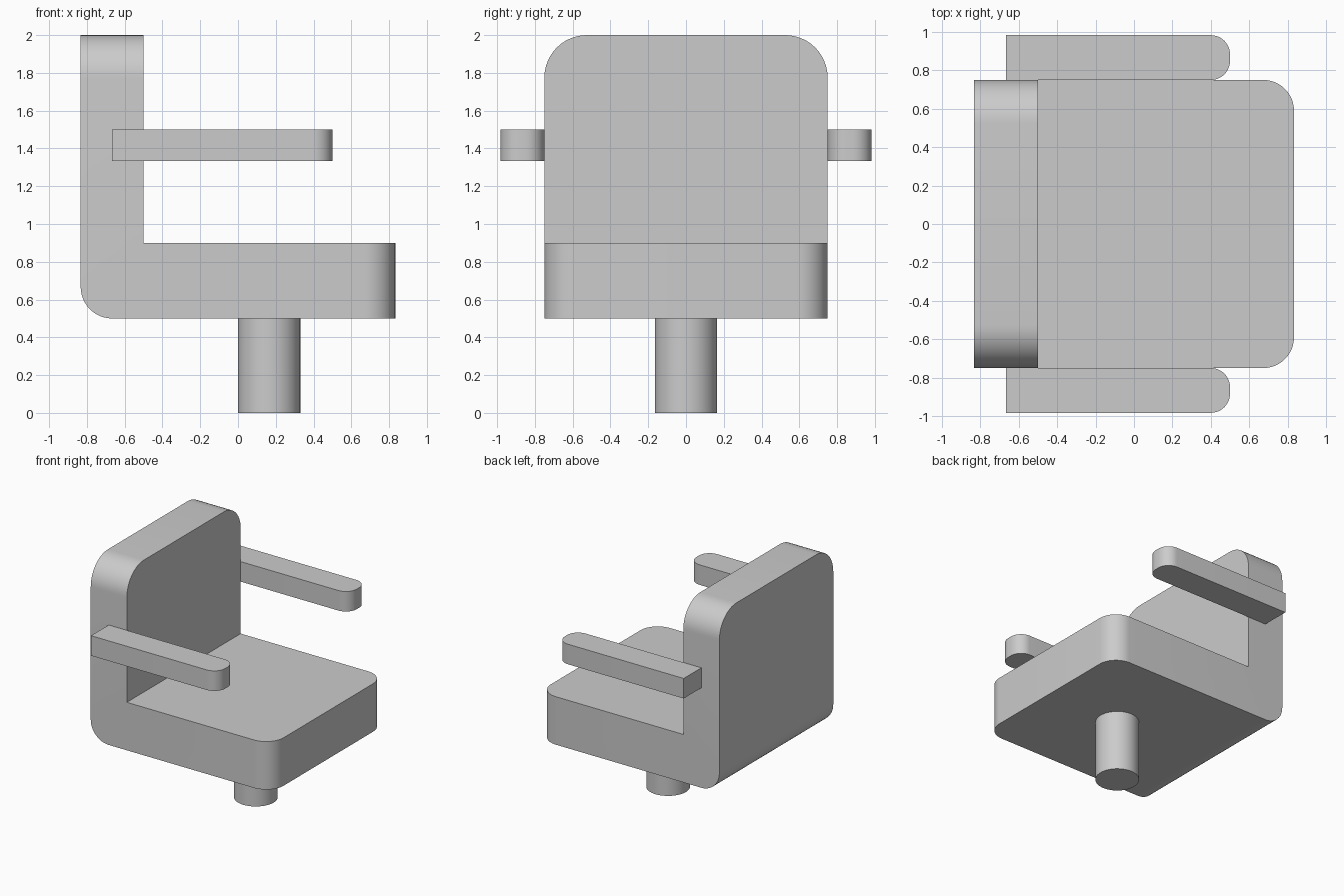
import bpy, bmesh, math
from mathutils import Vector

cube = bpy.data.objects.get("Cube")
if cube:
    bpy.data.objects.remove(cube, do_unlink=True)

grey = bpy.data.materials.new("light_grey")
grey.use_nodes = True
grey.diffuse_color = (0.6, 0.6, 0.6, 1)
grey.node_tree.nodes["Principled BSDF"].inputs["Base Color"].default_value = grey.diffuse_color


def finish(obj):
    obj.data.materials.clear()
    obj.data.materials.append(grey)
    bpy.ops.object.select_all(action="DESELECT")
    obj.select_set(True)
    bpy.context.view_layer.objects.active = obj
    bpy.ops.object.shade_smooth_by_angle(angle=math.radians(30))


def rounded_prism(name, outline, extrude, roundings):
    """Extrude an outline, then round the edges each rule picks by its axis and midpoint."""
    bm = bmesh.new()
    face = bm.faces.new([bm.verts.new(p) for p in outline])
    side = bmesh.ops.extrude_face_region(bm, geom=[face])["geom"]
    bmesh.ops.translate(bm, vec=extrude,
                        verts=[v for v in side if isinstance(v, bmesh.types.BMVert)])
    for axis, rule, radius in roundings:
        edges = []
        for e in bm.edges:
            a, b = (v.co for v in e.verts)
            along = (b - a).normalized()
            if abs(along[axis]) > 0.99 and rule((a + b) / 2):
                edges.append(e)
        bmesh.ops.bevel(bm, geom=edges, offset=radius, segments=12,
                        profile=0.5, affect="EDGES")
    bmesh.ops.recalc_face_normals(bm, faces=bm.faces)
    mesh = bpy.data.meshes.new(name)
    bm.to_mesh(mesh)
    bm.free()
    obj = bpy.data.objects.new(name, mesh)
    bpy.context.collection.objects.link(obj)
    finish(obj)


X, Y, Z = range(3)
REAR, FRONT, HALF, BASE, TOP = -0.833, 0.833, 0.75, 0.5, 2.0

# Seat and backrest in one L-shaped body
profile = [(REAR, BASE), (FRONT, BASE), (FRONT, 0.9), (-0.5, 0.9), (-0.5, TOP), (REAR, TOP)]
rounded_prism("seat_and_back", [(x, -HALF, z) for x, z in profile], Vector((0, 2 * HALF, 0)), [
    (Y, lambda m: m.x < -0.8 and m.z < 0.6, 0.167),   # lower rear edge
    (X, lambda m: m.z > 1.9, 0.225),                  # backrest top corners
    (Z, lambda m: m.x > 0.8, 0.16),                   # seat front corners
])

# Armrests with rounded ends
for name, s in (("left_armrest", -1), ("right_armrest", 1)):
    inner, outer = s * HALF, s * 0.983
    outline = [(-0.667, inner, 1.333), (0.5, inner, 1.333),
               (0.5, outer, 1.333), (-0.667, outer, 1.333)]
    rounded_prism(name, outline, Vector((0, 0, 0.167)),
                  [(Z, lambda m: m.x > 0.4, 0.1)])

# Central post
bpy.ops.mesh.primitive_cylinder_add(vertices=48, radius=0.165, depth=BASE,
                                    location=(0.165, 0, BASE / 2))
post = bpy.context.object
post.name = "post"
finish(post)
